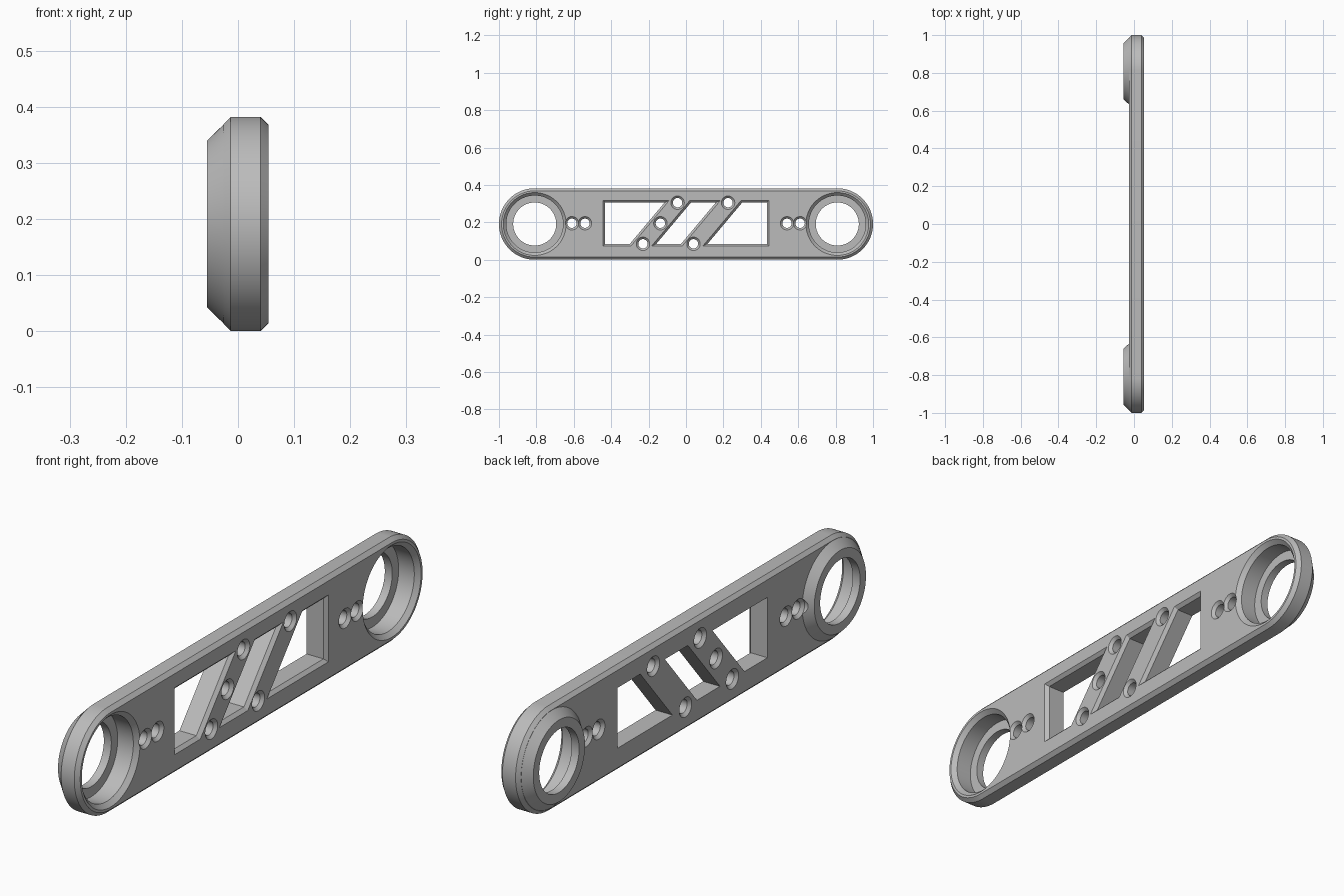
import bpy, bmesh, math

if "Cube" in bpy.data.objects:
    bpy.data.objects.remove(bpy.data.objects["Cube"])

R = 0.191            # end radius, also the height of the centre line
REACH = 1 - R        # distance of the ring centres from the middle
FRONT, BACK = 0.054, -0.026
CHAMFER = 0.012

grey = bpy.data.materials.new("plain_grey")
grey.use_nodes = True
grey.diffuse_color = (0.5, 0.5, 0.5, 1)
grey.node_tree.nodes["Principled BSDF"].inputs["Base Color"].default_value = (0.5, 0.5, 0.5, 1)


def outline(r, y=0, z=R, half=0, n=96):
    """Circle, or a stadium when half is above zero."""
    pts = []
    for i in range(n):
        a = 2 * math.pi * (i + 0.5) / n
        pts.append((y + math.copysign(half, math.cos(a)) + r * math.cos(a),
                    z + r * math.sin(a)))
    return pts


def loft(name, sections):
    """Closed solid through (x, outline) sections."""
    bm = bmesh.new()
    rings = [[bm.verts.new((x, y, z)) for y, z in pts] for x, pts in sections]
    for a, b in zip(rings, rings[1:]):
        for i in range(len(a)):
            j = (i + 1) % len(a)
            bm.faces.new((a[i], a[j], b[j], b[i]))
    bm.faces.new(rings[0])
    bm.faces.new(rings[-1])
    bmesh.ops.recalc_face_normals(bm, faces=bm.faces)
    mesh = bpy.data.meshes.new(name)
    bm.to_mesh(mesh)
    bm.free()
    mesh.materials.append(grey)
    obj = bpy.data.objects.new(name, mesh)
    bpy.context.collection.objects.link(obj)
    return obj


def turned(name, profile, y, z=R, n=96):
    return loft(name, [(x, outline(r, y, z, n=n)) for x, r in profile])


def combine(target, tool, operation):
    mod = target.modifiers.new(tool.name, 'BOOLEAN')
    mod.operation, mod.solver, mod.object = operation, 'EXACT', tool
    bpy.context.view_layer.objects.active = target
    bpy.ops.object.modifier_apply(modifier=mod.name)
    bpy.data.objects.remove(tool)


# Long plate with chamfered edges
plate = loft("link_plate", [(x, outline(r, half=REACH)) for x, r in (
    (BACK, R - 0.013), (-0.013, R), (0.04, R), (FRONT, R - 0.014))])

# Conical bosses on the back of both ends
for y in (-REACH, REACH):
    combine(plate, turned("boss", [(0, 0.16), (-0.024, 0.179), (-0.055, 0.149)], y), 'UNION')

# Stepped ring openings with a chamfered rim
for y in (-REACH, REACH):
    combine(plate, turned("bore", [(0.07, 0.184), (0.038, 0.152), (-0.025, 0.152)], y), 'DIFFERENCE')
    combine(plate, turned("hole", [(0.06, 0.115), (-0.08, 0.115)], y), 'DIFFERENCE')

# Three windows, leaving two slanted struts between them
SLOPE, STRUT, HALF_W, HALF_H = 0.84, 0.055, 0.444, 0.122
MID = 0.137


def window(left, left_slope, right, right_slope):
    def shape(grow):
        pts = []
        for side, y, slope, ends in ((-1, left, left_slope, (1, -1)),
                                     (1, right, right_slope, (-1, 1))):
            for end in ends:
                h = end * (HALF_H + grow)
                pts.append((y + slope * h + side * grow * math.hypot(1, slope), R + 0.004 + h))
        return pts
    cut = loft("window", [(-0.1, shape(-CHAMFER)), (FRONT - CHAMFER, shape(-CHAMFER)),
                          (FRONT + CHAMFER, shape(CHAMFER))])
    combine(plate, cut, 'DIFFERENCE')


window(-HALF_W, 0, -MID - STRUT, SLOPE)
window(-MID + STRUT, SLOPE, MID - STRUT, SLOPE)
window(MID + STRUT, SLOPE, HALF_W, 0)

# Small countersunk screw holes
screws = [(y, R + 0.004) for y in (-0.61, -0.54, 0.54, 0.61, -MID)]
screws += [(-0.23, 0.085), (-0.045, 0.305), (0.04, 0.085), (0.225, 0.305)]
for y, z in screws:
    combine(plate, turned("screw_hole", [
        (-0.07, 0.036), (BACK, 0.036), (BACK + 0.011, 0.025),
        (FRONT - 0.011, 0.025), (FRONT + 0.001, 0.037)], y, z, 40), 'DIFFERENCE')

# Smooth curves, crisp chamfers
bpy.ops.object.select_all(action='DESELECT')
plate.select_set(True)
bpy.context.view_layer.objects.active = plate
bpy.ops.object.shade_smooth_by_angle(angle=math.radians(25))
